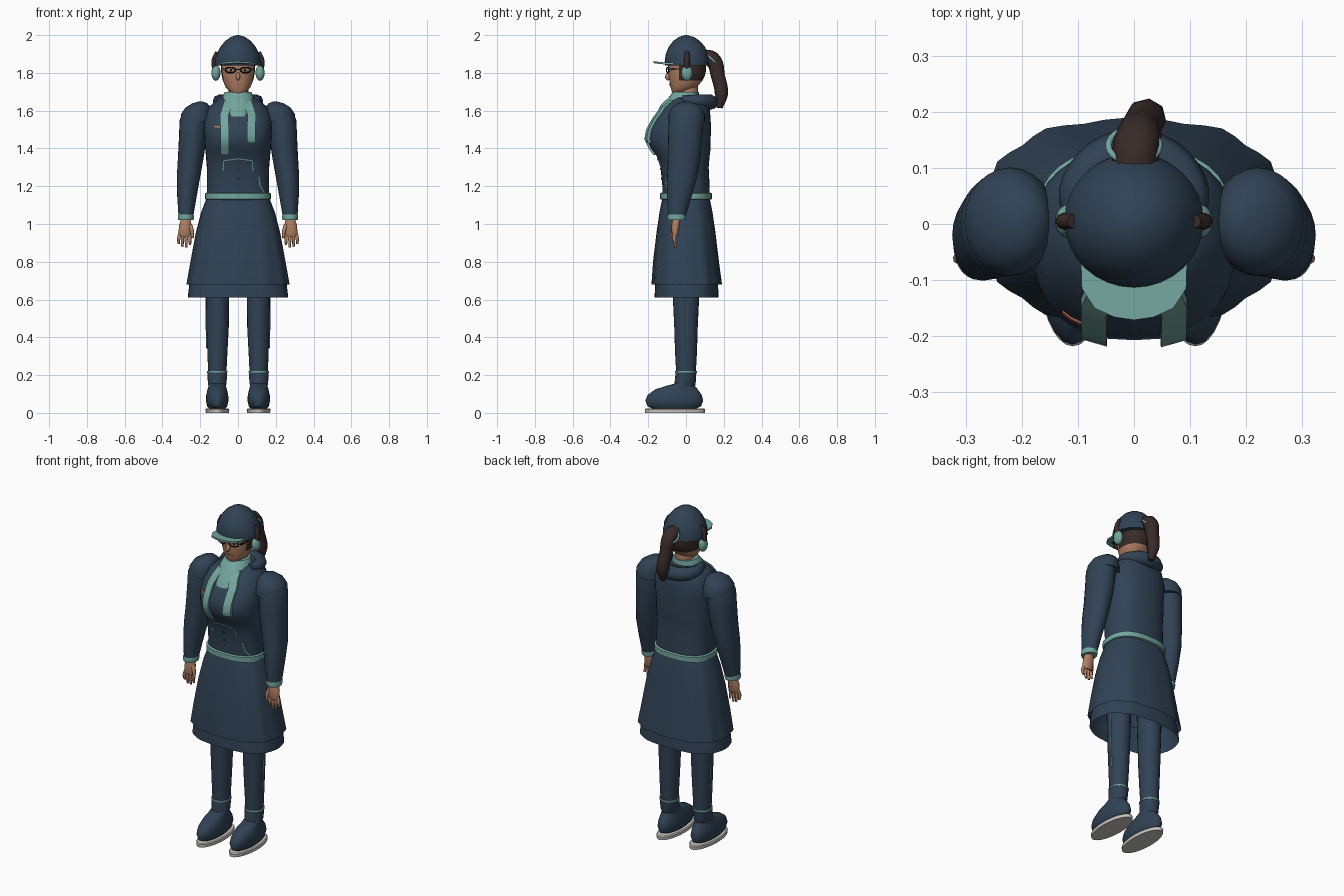
import bpy, bmesh, math
from mathutils import Vector, Matrix
from mathutils.bvhtree import BVHTree

cube = bpy.data.objects.get("Cube")
if cube:
    bpy.data.objects.remove(cube)


def material(name, r, g, b):
    m = bpy.data.materials.new(name)
    m.use_nodes = True
    m.diffuse_color = (r, g, b, 1)
    node = next(n for n in m.node_tree.nodes if n.type == 'BSDF_PRINCIPLED')
    node.inputs["Base Color"].default_value = (r, g, b, 1)
    node.inputs["Roughness"].default_value = 0.8
    return m


navy = material("navy_cloth", 0.03, 0.055, 0.09)
teal = material("teal_trim", 0.17, 0.38, 0.34)
skin = material("skin", 0.45, 0.22, 0.13)
hair = material("dark_brown_hair", 0.04, 0.024, 0.021)
black = material("black", 0.01, 0.01, 0.012)
pale = material("pale_grey", 0.6, 0.57, 0.54)
coral = material("coral", 0.5, 0.16, 0.09)


def finish(bm, name, *mats, angle=40):
    bmesh.ops.recalc_face_normals(bm, faces=bm.faces)
    mesh = bpy.data.meshes.new(name)
    bm.to_mesh(mesh)
    tree = BVHTree.FromBMesh(bm)
    bm.free()
    ob = bpy.data.objects.new(name, mesh)
    bpy.context.collection.objects.link(ob)
    for m in mats:
        mesh.materials.append(m)
    bpy.ops.object.select_all(action='DESELECT')
    bpy.context.view_layer.objects.active = ob
    ob.select_set(True)
    bpy.ops.object.shade_smooth_by_angle(angle=math.radians(angle))
    return tree


def loft(name, rings, *mats, n=24, power=2, cap=True, fold=0, rule=None):
    """Stack of rounded rings, each (x, y, z, x radius, y radius)."""
    bm = bmesh.new()
    rows = []
    for i, (cx, cy, z, rx, ry) in enumerate(rings):
        row = []
        for k in range(n):
            a = math.tau * k / n
            c, s = math.cos(a), math.sin(a)
            w = 1 + fold * i * math.cos(12 * a)
            px = math.copysign(abs(c) ** (2 / power), c)
            py = math.copysign(abs(s) ** (2 / power), s)
            row.append(bm.verts.new((cx + rx * px * w, cy + ry * py * w, z)))
        rows.append(row)
    for a, b in zip(rows, rows[1:]):
        for k in range(n):
            j = (k + 1) % n
            bm.faces.new((a[k], a[j], b[j], b[k]))
    if cap:
        bm.faces.new(rows[0])
        bm.faces.new(rows[-1])
    if rule:
        for f in bm.faces:
            f.material_index = rule(f.calc_center_median())
    return finish(bm, name, *mats)


def ball(name, center, radii, mat, tilt=0):
    bm = bmesh.new()
    m = Matrix.Translation(center) @ Matrix.Rotation(tilt, 4, 'X') @ Matrix.Diagonal((*radii, 1))
    bmesh.ops.create_uvsphere(bm, u_segments=20, v_segments=12, radius=1, matrix=m)
    finish(bm, name, mat)


def box(name, center, size, mat):
    bm = bmesh.new()
    bmesh.ops.create_cube(bm, matrix=Matrix.Translation(center) @ Matrix.Diagonal((*size, 1)))
    finish(bm, name, mat)


def tube(name, points, mat, closed=False):
    """Smooth tube through points, each (x, y, z, radius)."""
    cu = bpy.data.curves.new(name, 'CURVE')
    cu.dimensions = '3D'
    cu.bevel_depth = 1
    cu.bevel_resolution = 2
    cu.resolution_u = 6
    cu.use_fill_caps = True
    sp = cu.splines.new('BEZIER')
    sp.bezier_points.add(len(points) - 1)
    sp.use_cyclic_u = closed
    for p, (x, y, z, r) in zip(sp.bezier_points, points):
        p.co = (x, y, z)
        p.radius = r
        p.handle_left_type = p.handle_right_type = 'AUTO'
    cu.materials.append(mat)
    bpy.context.collection.objects.link(bpy.data.objects.new(name, cu))


def strip(name, tree, path, width, mat, lift=0.004):
    """Thin band laid on the front of a body along a path of (x, z)."""
    bm = bmesh.new()
    pts = [Vector(p) for p in path]
    line = [a.lerp(b, t / 8) for a, b in zip(pts, pts[1:]) for t in range(8)] + [pts[-1]]
    pairs = []
    for i, p in enumerate(line):
        d = (line[min(i + 1, len(line) - 1)] - line[max(i - 1, 0)]).normalized()
        side = Vector((d.y, -d.x)) * width / 2
        pair = []
        for q in (p - side, p + side):
            hit = tree.ray_cast(Vector((q.x, -1, q.y)), Vector((0, 1, 0)))[0]
            y = hit.y if hit else -0.06
            pair += [bm.verts.new((q.x, y - lift, q.y)), bm.verts.new((q.x, y + 0.004, q.y))]
        pairs.append(pair)
    for a, b in zip(pairs, pairs[1:]):
        for u, v in ((0, 2), (2, 3), (3, 1), (1, 0)):
            bm.faces.new((a[u], a[v], b[v], b[u]))
    bm.faces.new([pairs[0][k] for k in (0, 1, 3, 2)])
    bm.faces.new([pairs[-1][k] for k in (0, 2, 3, 1)])
    finish(bm, name, mat)


# Jacket body, belt and skirt
profile = [(1.13, .165, -.125, .125), (1.2, .165, -.125, .125), (1.3, .165, -.135, .12),
           (1.36, .17, -.155, .125), (1.4, .174, -.185, .13), (1.45, .177, -.207, .13),
           (1.5, .18, -.198, .133), (1.56, .178, -.165, .13), (1.62, .155, -.12, .125),
           (1.67, .095, -.065, .1)]
torso = loft("jacket_body", [(0, (f + b) / 2, z, w, (b - f) / 2) for z, w, f, b in profile],
             navy, n=32, power=2.5)
loft("belt", [(0, 0, z, .165 + e, .127 + e) for z, e in
              ((1.128, 0), (1.132, .01), (1.162, .01), (1.166, 0))], teal, n=32, power=2.5)
loft("skirt", [(0, 0, 1.14, .165, .125), (0, 0, 1.06, .195, .14), (0, 0, .95, .222, .155),
               (0, 0, .8, .248, .172), (0, .004, .68, .268, .183)],
     navy, n=48, power=2.5, cap=False, fold=.005)
loft("under_skirt", [(0, 0, .76, .24, .15), (0, .003, .68, .257, .166), (0, .003, .61, .264, .168)],
     navy, n=48, power=2.5, cap=False, fold=.004)

# Jacket trim
strip("pocket_seam", torso, [(-.08, 1.28), (-.075, 1.335), (0, 1.345), (.075, 1.335), (.08, 1.28)], .005, teal)
strip("side_seam", torso, [(.11, 1.25), (.118, 1.2), (.14, 1.165)], .006, teal)
strip("chest_badge", torso, [(-.128, 1.517), (-.095, 1.513)], .008, coral)
for z in (1.24, 1.29):
    strip("jacket_button", torso, [(-.005, z), (.005, z)], .008, black)

# Scarf and hood
loft("scarf_collar", [(0, -.03, 1.57, .1, .135), (0, -.025, 1.63, .093, .108),
                      (0, -.012, 1.67, .085, .08), (0, 0, 1.7, .07, .068)], teal)
strip("scarf_tail_right", torso, [(-.05, 1.65), (-.072, 1.58), (-.07, 1.365)], .045, teal, lift=.016)
strip("scarf_tail_left", torso, [(.05, 1.65), (.072, 1.58), (.07, 1.43)], .045, teal, lift=.016)
tube("hood_roll", [(-.09, -.02, 1.655, .025), (-.095, .07, 1.65, .036), (0, .128, 1.645, .042),
                   (.095, .07, 1.65, .036), (.09, -.02, 1.655, .025)], navy)

# Head, with hair at the back and temples
loft("neck", [(0, .01, 1.6, .052, .052), (0, .01, 1.76, .05, .055)], skin)
head = loft("head", [(0, -.045, 1.69, .025, .025), (0, -.03, 1.7, .045, .045), (0, -.012, 1.725, .066, .07),
                     (0, 0, 1.76, .08, .088), (0, .004, 1.785, .086, .096), (0, .006, 1.81, .09, .1),
                     (0, .006, 1.87, .093, .1)],
            skin, hair, n=32, power=2.2, rule=lambda c: int(c.z > 1.77 and c.y > -.03))
ball("nose", (0, -.094, 1.782), (.012, .016, .022), skin, tilt=-.25)
strip("mouth", head, [(-.022, 1.735), (0, 1.738), (.022, 1.735)], .009, coral)
tube("ponytail", [(.0, .09, 1.885, .04), (.005, .14, 1.87, .043), (.012, .17, 1.78, .037),
                  (.022, .188, 1.69, .036), (.028, .178, 1.615, .016)], hair)
tube("hair_tie", [(.045 * math.cos(a), .14 + .03 * math.sin(a), 1.87 - .03 * math.sin(a), .006)
                  for a in (math.pi * k / 4 for k in range(8))], teal, closed=True)

# Cap with a curved peak
loft("cap_crown", [(0, .008, 1.838, .122, .118), (0, .006, 1.86, .124, .119), (0, .005, 1.9, .112, .112),
                   (0, .004, 1.94, .092, .095), (0, .003, 1.97, .067, .07), (0, .002, 1.99, .038, .04),
                   (0, 0, 2, .006, .006)], navy, n=32)
bm = bmesh.new()
outline = [(-.095, -.05), (-.093, -.115), (-.07, -.15), (-.035, -.166), (0, -.171)]
outline += [(-x, y) for x, y in reversed(outline[:-1])]
peak = bm.faces.new([bm.verts.new((x, y, 1.862 - .8 * x * x)) for x, y in outline])
top = bmesh.ops.extrude_face_region(bm, geom=[peak])["geom"]
bmesh.ops.translate(bm, vec=(0, 0, -.01), verts=[v for v in top if isinstance(v, bmesh.types.BMVert)])
finish(bm, "cap_peak", teal)
box("glasses_bridge", (0, -.1, 1.818), (.022, .005, .005), black)

# Mirrored parts
for s, side in ((1, "left"), (-1, "right")):
    def limb(part, rings, *mats, **kw):
        loft(side + "_" + part, [(s * x, *rest) for x, *rest in rings], *mats, **kw)

    # Glasses, eyes and ear muffs
    tube(side + "_glasses_frame", [(s * (.04 + .027 * math.cos(a)), -.097 + .006 * math.cos(a),
         1.815 + .014 * math.sin(a), .0035) for a in (math.pi * k / 4 for k in range(8))], black, closed=True)
    box(side + "_glasses_arm", (s * .08, -.045, 1.82), (.012, .085, .006), black)
    ball(side + "_eye", (s * .037, -.084, 1.815), (.014, .008, .008), pale)
    ball(side + "_pupil", (s * .037, -.09, 1.815), (.006, .004, .006), black)
    ball(side + "_ear_muff", (s * .117, .005, 1.8), (.024, .03, .042), teal)
    tube(side + "_ear_muff_band", [(s * .122, .005, 1.82, .016), (s * .124, .005, 1.87, .015),
                                   (s * .108, .005, 1.91, .012)], hair)

    # Sleeve, shoulder puff and cuff
    limb("sleeve", [(.2, 0, 1.63, .04, .05), (.225, 0, 1.6, .063, .08), (.235, 0, 1.55, .074, .092),
                    (.24, -.004, 1.45, .073, .091), (.25, -.01, 1.35, .068, .086),
                    (.262, -.02, 1.25, .062, .08), (.27, -.035, 1.15, .052, .066),
                    (.276, -.048, 1.04, .039, .046)], navy)
    limb("shoulder_puff", [(.22, .004, 1.54, .082, .097), (.222, .004, 1.58, .08, .096),
                           (.213, .004, 1.615, .066, .08), (.202, .004, 1.638, .042, .05),
                           (.198, .004, 1.648, .012, .014)], navy)
    limb("cuff", [(.277, -.05, 1.02, .04, .046), (.276, -.05, 1.035, .043, .05),
                  (.276, -.049, 1.05, .041, .048)], teal)

    # Hand with four fingers and a thumb
    limb("palm", [(.277, -.05, 1.03, .024, .022), (.279, -.055, .99, .034, .022),
                  (.281, -.058, .945, .034, .017), (.281, -.058, .935, .03, .013)], skin, n=16)
    for k, low in enumerate((.89, .875, .878, .895)):
        x = .254 + .018 * k
        tube(side + "_finger", [(s * x, -.058, .95, .009), (s * (x + .002 * k), -.062, .92, .009),
                                (s * (x + .002 * k), -.056, low, .006)], skin)
    tube(side + "_thumb", [(s * .255, -.06, .995, .012), (s * .243, -.07, .96, .01),
                           (s * .241, -.072, .925, .007)], skin)

    # Leg with side piping
    limb("leg", [(.108, 0, 1, .07, .08), (.108, 0, .62, .061, .07), (.108, 0, .45, .059, .062),
                 (.109, 0, .32, .053, .058), (.11, 0, .18, .047, .05)], navy)
    tube(side + "_leg_piping", [(s * .169, .004, .7, .004), (s * .168, .004, .5, .004),
                                (s * .164, .004, .34, .004)], teal)

    # Boot, ankle trim and sole
    limb("boot", [(.11, -.062, .022, .042, .115), (.11, -.062, .035, .053, .142), (.11, -.062, .065, .06, .153),
                  (.11, -.06, .095, .058, .143), (.11, -.05, .125, .051, .112), (.11, -.03, .142, .046, .078),
                  (.11, -.005, .155, .049, .056), (.11, 0, .215, .053, .055)], navy)
    limb("ankle_trim", [(.11, 0, .213, .055, .057), (.11, 0, .222, .055, .057)], teal)
    limb("sole", [(.109, -.058, 0, .061, .158), (.109, -.058, .018, .063, .16),
                  (.109, -.058, .023, .058, .155)], pale, n=32)
